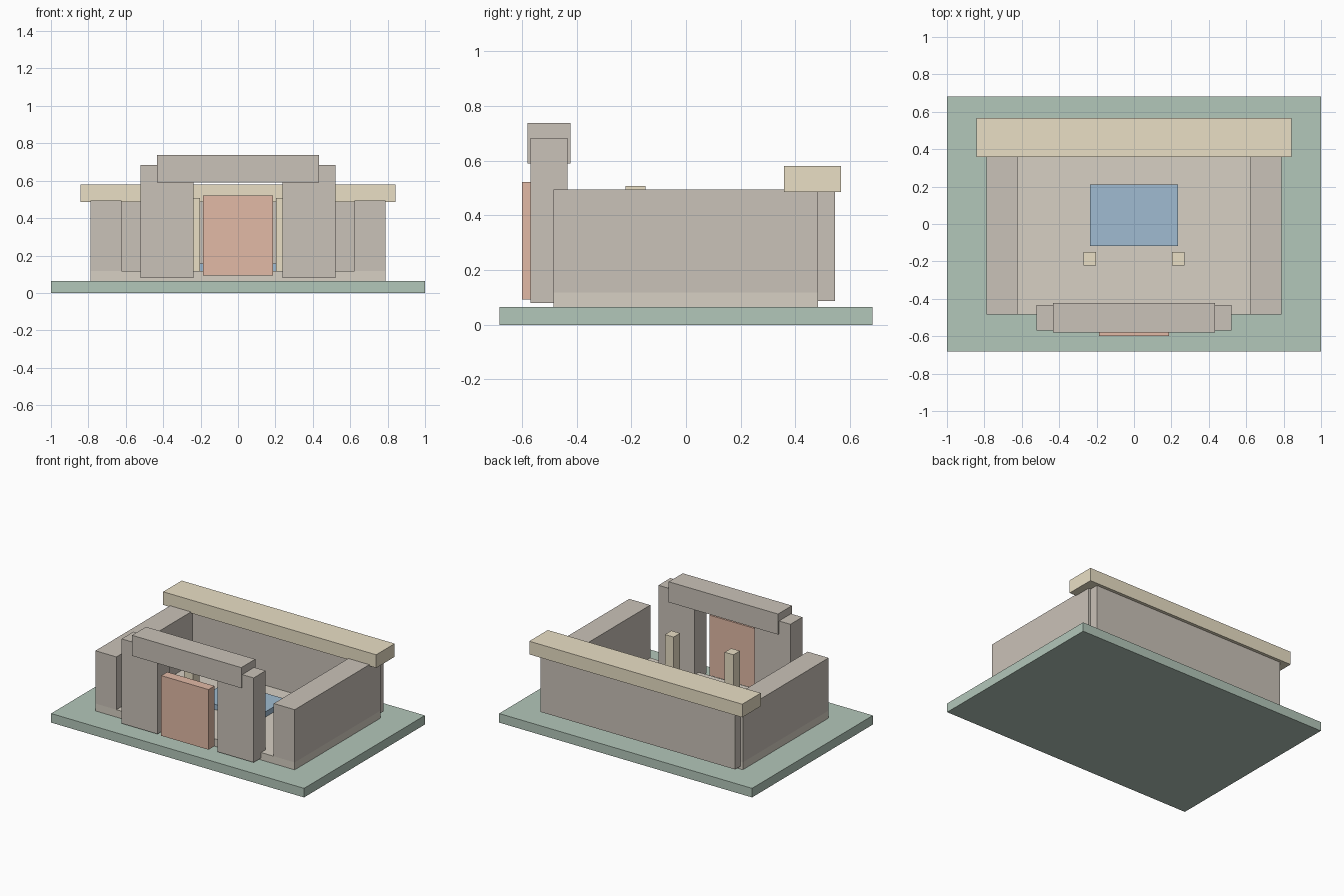
import bpy, bmesh
from mathutils import Matrix, Vector

if "Cube" in bpy.data.objects:
    bpy.data.objects.remove(bpy.data.objects["Cube"])


def material(name, r, g, b):
    m = bpy.data.materials.new(name)
    m.diffuse_color = (r, g, b, 1)
    m.use_nodes = True
    m.node_tree.nodes["Principled BSDF"].inputs["Base Color"].default_value = m.diffuse_color
    return m


GREEN = material("grass_green", 0.45, 0.57, 0.49)
STONE = material("wall_stone", 0.59, 0.54, 0.48)
FLOOR = material("floor_stone", 0.68, 0.63, 0.55)
SAND = material("sand_trim", 0.82, 0.74, 0.56)
BLUE = material("pool_blue", 0.35, 0.50, 0.64)
CLAY = material("door_clay", 0.76, 0.49, 0.38)


def box(name, x, y, z, mat):
    """Box from its (low, high) range along each axis."""
    lo, hi = Vector((x[0], y[0], z[0])), Vector((x[1], y[1], z[1]))
    bm = bmesh.new()
    bmesh.ops.create_cube(bm, size=1, matrix=Matrix.Diagonal((*(hi - lo), 1)))
    mesh = bpy.data.meshes.new(name)
    bm.to_mesh(mesh)
    bm.free()
    mesh.materials.append(mat)
    ob = bpy.data.objects.new(name, mesh)
    ob.location = (lo + hi) / 2
    bpy.context.collection.objects.link(ob)


def pair(name, x, y, z, mat):
    """The same box on the left and right."""
    box(name + "_right", x, y, z, mat)
    box(name + "_left", (-x[1], -x[0]), y, z, mat)


# ground slab and courtyard floor
box("ground_slab", (-1, 1), (-0.682, 0.682), (0, 0.065), GREEN)
box("courtyard_floor", (-0.788, 0.788), (-0.485, 0.483), (0.065, 0.118), FLOOR)

# enclosing walls and rear roof beam
pair("side_wall", (0.622, 0.788), (-0.485, 0.483), (0.118, 0.495), STONE)
box("back_wall", (-0.77, 0.77), (0.375, 0.545), (0.086, 0.5), STONE)
box("roof_beam", (-0.842, 0.842), (0.358, 0.567), (0.486, 0.58), SAND)

# gateway
pair("gate_pillar", (0.238, 0.522), (-0.569, -0.434), (0.079, 0.683), STONE)
box("gate_lintel", (-0.432, 0.432), (-0.58, -0.422), (0.59, 0.737), STONE)
box("gate_door", (-0.187, 0.187), (-0.6, -0.532), (0.092, 0.522), CLAY)

# pool and the two posts in front of it
box("pool", (-0.234, 0.234), (-0.117, 0.211), (0.11, 0.156), BLUE)
pair("post", (0.202, 0.271), (-0.222, -0.149), (0.11, 0.507), SAND)
